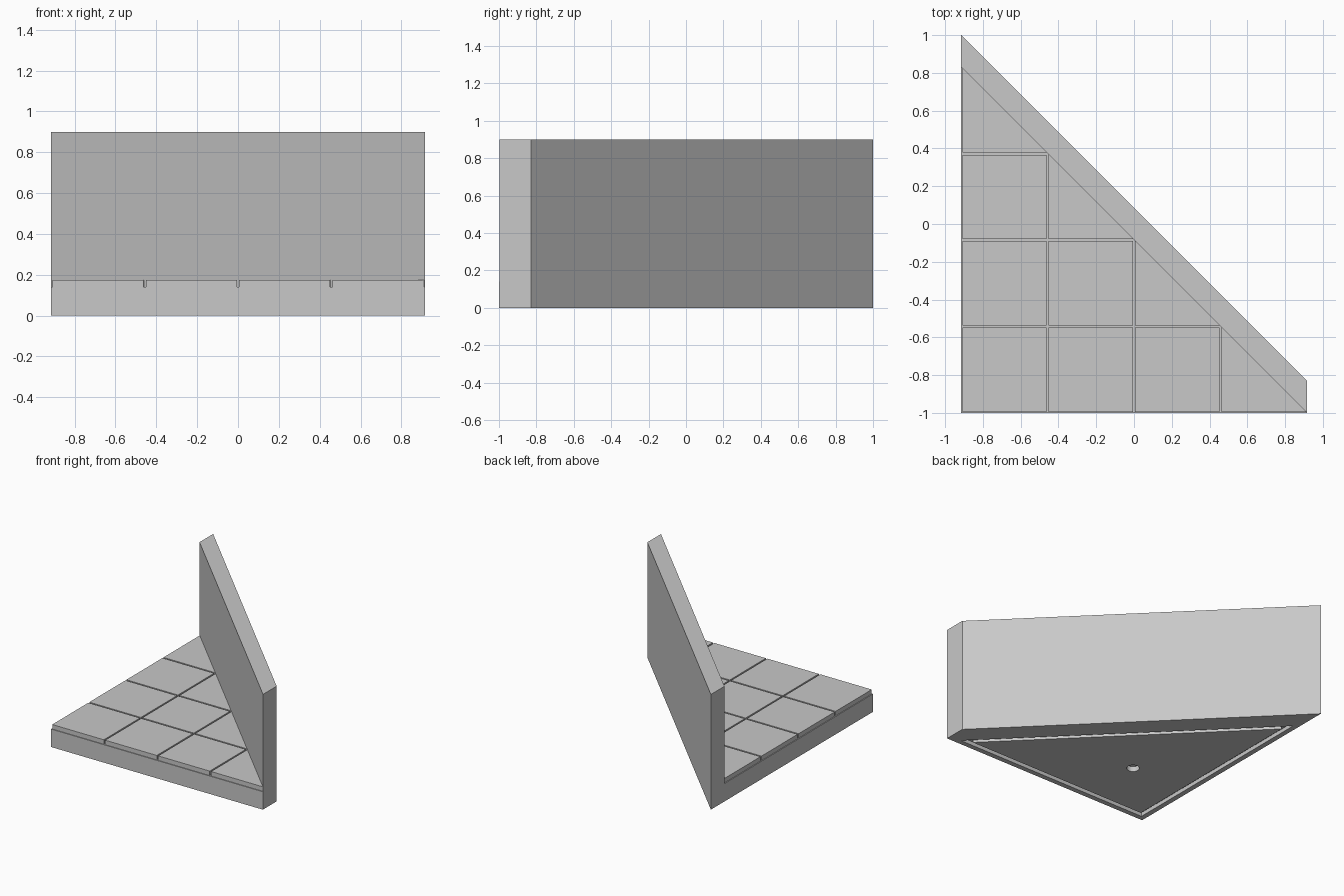
import bpy
import bmesh
import math

if "Cube" in bpy.data.objects:
    bpy.data.objects.remove(bpy.data.objects["Cube"], do_unlink=True)

LEFT, FRONT, RIGHT = -0.915, -1.0, 0.915
DIAGONAL = -0.083          # wall foot runs along x + y = DIAGONAL
FLOOR, TILE_TOP, WALL_TOP = 0.14, 0.175, 0.9
PITCH, GAP = 0.4575, 0.006

stone = bpy.data.materials.new("stone_grey")
stone.use_nodes = True
colour = (0.58, 0.58, 0.58, 1)
stone.diffuse_color = colour
stone.node_tree.nodes["Principled BSDF"].inputs["Base Color"].default_value = colour


def prism(name, polygons, bottom, top):
    """Extrude flat outlines upward into one closed object."""
    bm = bmesh.new()
    for outline in polygons:
        bm.faces.new([bm.verts.new((x, y, bottom)) for x, y in outline])
    bmesh.ops.remove_doubles(bm, verts=bm.verts, dist=0.0001)
    out = bmesh.ops.extrude_face_region(bm, geom=bm.faces[:])
    raised = [g for g in out["geom"] if isinstance(g, bmesh.types.BMVert)]
    bmesh.ops.translate(bm, verts=raised, vec=(0, 0, top - bottom))
    bmesh.ops.recalc_face_normals(bm, faces=bm.faces)
    mesh = bpy.data.meshes.new(name)
    bm.to_mesh(mesh)
    bm.free()
    mesh.materials.append(stone)
    obj = bpy.data.objects.new(name, mesh)
    bpy.context.scene.collection.objects.link(obj)
    return obj


def inset_triangle(d):
    x, y = LEFT + d, FRONT + d
    h = DIAGONAL - d * math.sqrt(2)
    return [(x, y), (h - y, y), (x, h - x)]


def cut(target, cutter):
    mod = target.modifiers.new(cutter.name, "BOOLEAN")
    mod.operation = "DIFFERENCE"
    mod.solver = "EXACT"
    mod.object = cutter
    cutter.hide_render = True
    cutter.hide_viewport = True
    cutter.display_type = "WIRE"


# Floor slab and diagonal wall in one piece
body = prism("floor_and_wall",
             [[(LEFT, FRONT), (RIGHT, FRONT), (RIGHT, -0.83), (LEFT, 1.0)]],
             0, WALL_TOP)
cut(body, prism("room_cutter", [inset_triangle(-0.3)[:1] +
                                [(DIAGONAL - FRONT + 0.3, FRONT - 0.3),
                                 (LEFT - 0.3, DIAGONAL - LEFT + 0.3)]],
                FLOOR, 1.2))

# Channel around the underside
outer, inner = inset_triangle(0.04), inset_triangle(0.075)
strips = [[outer[i], outer[(i + 1) % 3], inner[(i + 1) % 3], inner[i]] for i in range(3)]
cut(body, prism("channel_cutter", strips, -0.1, 0.03))

# Round hole in the underside
ring = [math.tau * i / 32 for i in range(32)]
cut(body, prism("hole_cutter",
                [[(-0.385 + 0.046 * math.cos(a), -0.47 + 0.046 * math.sin(a)) for a in ring]],
                -0.1, 0.04))

# Floor tiles, halved where they meet the wall
tiles = []
for row in range(4):
    for col in range(4 - row):
        x0, y0 = LEFT + PITCH * col + GAP, FRONT + PITCH * row + GAP
        x1, y1 = x0 + PITCH - 2 * GAP, y0 + PITCH - 2 * GAP
        if row + col == 3:
            tiles.append([(x0, y0), (DIAGONAL - y0, y0), (x0, DIAGONAL - x0)])
        else:
            tiles.append([(x0, y0), (x1, y0), (x1, y1), (x0, y1)])
prism("floor_tiles", tiles, FLOOR, TILE_TOP)
